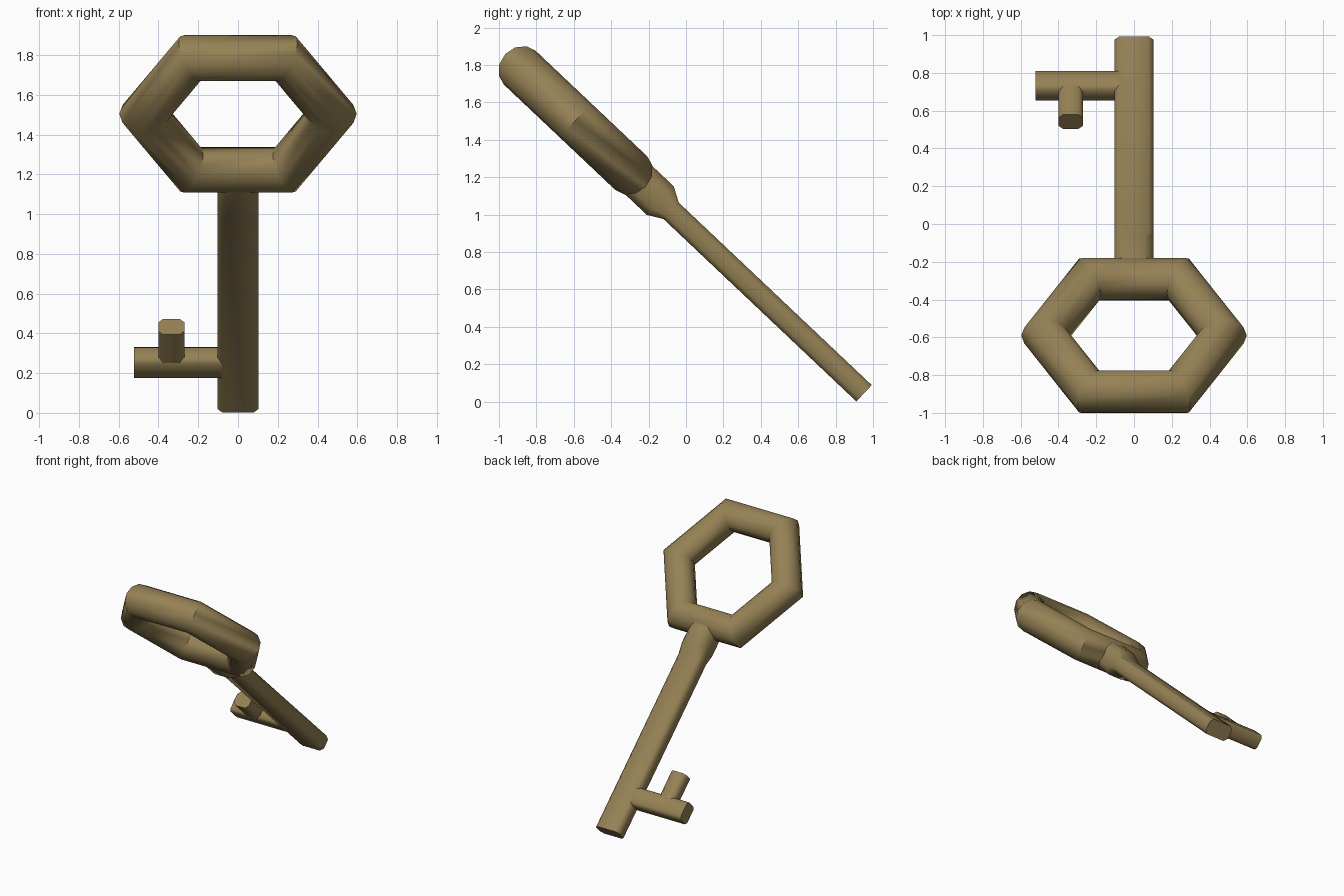
import bpy, bmesh, math
from mathutils import Matrix, Vector

if "Cube" in bpy.data.objects:
    bpy.data.objects.remove(bpy.data.objects["Cube"])

A = math.radians(43.4)
# Key frame: x across, y along the shaft (tip to bow), z through its thickness
FRAME = Matrix(((1, 0, 0, 0),
                (0, -math.cos(A), -math.sin(A), 0.952),
                (0, math.sin(A), -math.cos(A), 0.045),
                (0, 0, 0, 1)))

brass = bpy.data.materials.new("brass")
brass.diffuse_color = (0.30, 0.22, 0.09, 1)
brass.use_nodes = True
brass.node_tree.nodes["Principled BSDF"].inputs["Base Color"].default_value = brass.diffuse_color


def finish(obj, name):
    obj.name = name
    obj.data.materials.append(brass)
    bpy.ops.object.select_all(action='DESELECT')
    obj.select_set(True)
    bpy.context.view_layer.objects.active = obj
    bpy.ops.object.shade_smooth_by_angle(angle=math.radians(50))


def bar(name, start, along, side, sections):
    """Loft chamfered rectangles: (distance, half width, half depth, chamfer)."""
    along, side, start = Vector(along), Vector(side), Vector(start)
    up = along.cross(side)
    bm = bmesh.new()
    rings = []
    for t, w, h, c in sections:
        pts = [(w, -h + c), (w, h - c), (w - c, h), (-w + c, h),
               (-w, h - c), (-w, -h + c), (-w + c, -h), (w - c, -h)]
        rings.append([bm.verts.new(FRAME @ (start + along * t + side * a + up * b))
                      for a, b in pts])
    for r, s in zip(rings, rings[1:]):
        for i in range(8):
            j = (i + 1) % 8
            bm.faces.new((r[i], r[j], s[j], s[i]))
    bm.faces.new(rings[0][::-1])
    bm.faces.new(rings[-1])
    bmesh.ops.recalc_face_normals(bm, faces=bm.faces)
    mesh = bpy.data.meshes.new(name)
    bm.to_mesh(mesh)
    bm.free()
    obj = bpy.data.objects.new(name, mesh)
    bpy.context.collection.objects.link(obj)
    finish(obj, name)


# Hexagonal bow
bpy.ops.mesh.primitive_torus_add(major_segments=6, minor_segments=12,
                                 major_radius=0.473, minor_radius=0.124)
bow = bpy.context.object
bow.data.transform(FRAME @ Matrix.Translation((0, 2.123, 0)))
finish(bow, "bow")

# Shaft with thicker collar under the bow
bar("shaft", (0, 0, 0), (0, 1, 0), (1, 0, 0),
    [(0, 0.103, 0.06, 0.025), (1.42, 0.103, 0.06, 0.025),
     (1.50, 0.103, 0.105, 0.045), (1.72, 0.103, 0.105, 0.045)])

# Bit: sideways arm and a tooth pointing back toward the bow
bar("bit_arm", (-0.05, 0.302, 0), (-1, 0, 0), (0, 1, 0),
    [(0, 0.072, 0.058, 0.02), (0.472, 0.072, 0.058, 0.02)])
bar("bit_tooth", (-0.335, 0.32, 0), (0, 1, 0), (1, 0, 0),
    [(0, 0.066, 0.055, 0.025), (0.245, 0.066, 0.055, 0.025)])
